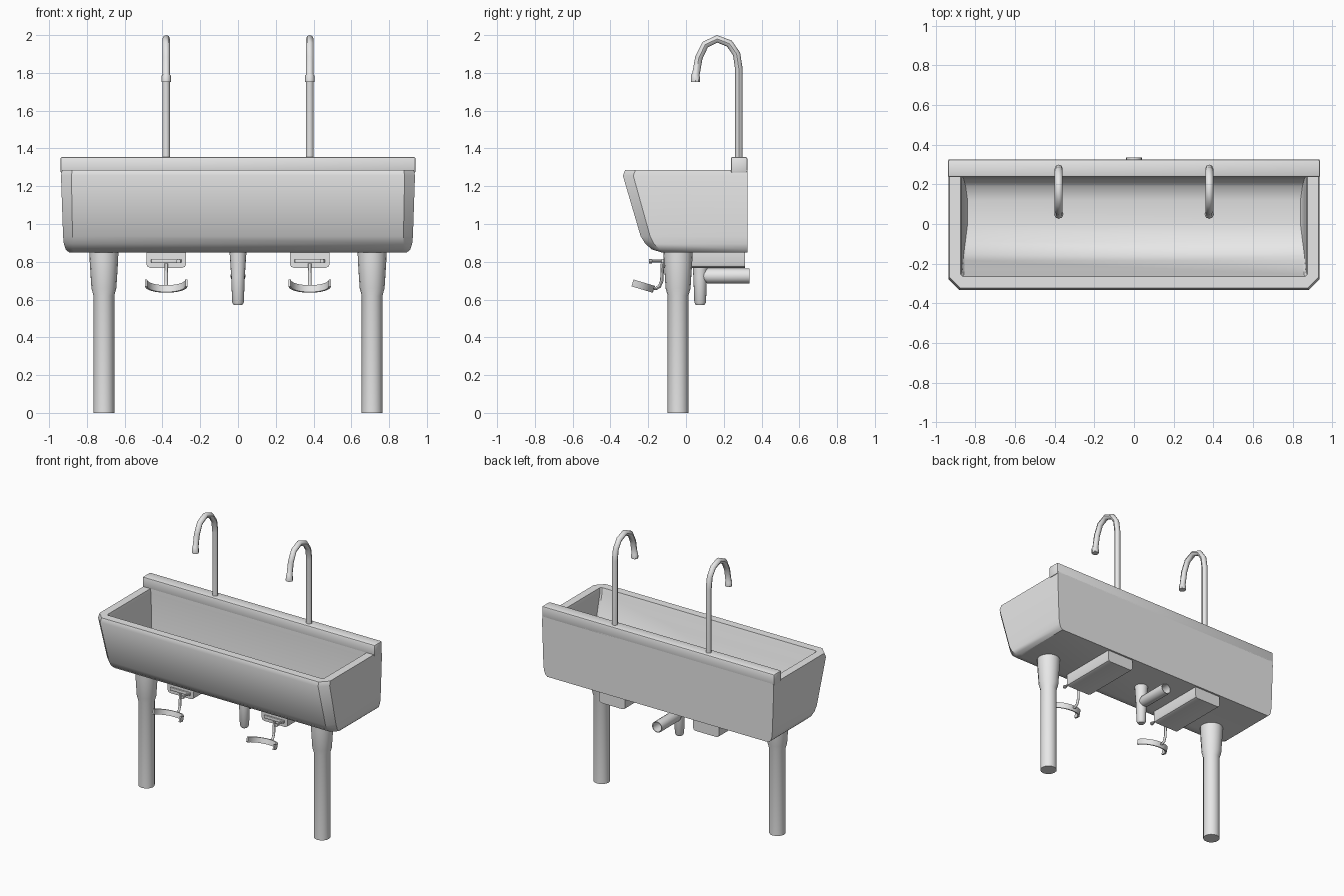
import bpy, bmesh, math
from mathutils import Vector

if "Cube" in bpy.data.objects:
    bpy.data.objects.remove(bpy.data.objects["Cube"], do_unlink=True)

grey = bpy.data.materials.new("plain_grey")
grey.use_nodes = True
grey.diffuse_color = (0.8, 0.8, 0.8, 1)
grey.node_tree.nodes["Principled BSDF"].inputs["Base Color"].default_value = (0.8, 0.8, 0.8, 1)


def finish(obj, angle=35):
    """Give an object its colour and shading."""
    obj.data.materials.clear()
    obj.data.materials.append(grey)
    bpy.ops.object.select_all(action="DESELECT")
    obj.select_set(True)
    bpy.context.view_layer.objects.active = obj
    bpy.ops.object.shade_smooth_by_angle(angle=math.radians(angle))
    return obj


def from_bmesh(name, bm, angle=35):
    bmesh.ops.recalc_face_normals(bm, faces=bm.faces[:])
    mesh = bpy.data.meshes.new(name)
    bm.to_mesh(mesh)
    bm.free()
    obj = bpy.data.objects.new(name, mesh)
    bpy.context.collection.objects.link(obj)
    return finish(obj, angle)


def loft(name, rings, angle=35):
    """Skin a stack of closed rings and cap both ends."""
    bm = bmesh.new()
    loops = [[bm.verts.new(p) for p in ring] for ring in rings]
    n = len(loops[0])
    for a, b in zip(loops, loops[1:]):
        for i in range(n):
            j = (i + 1) % n
            bm.faces.new((a[i], a[j], b[j], b[i]))
    bm.faces.new(loops[0][::-1])
    bm.faces.new(loops[-1])
    return from_bmesh(name, bm, angle)


def turned(name, centre, profile, sides=16, axis="z"):
    """Round part from (radius, position along the axis) pairs."""
    rings = []
    for r, h in profile:
        ring = []
        for i in range(sides):
            t = math.tau * i / sides
            u, v = r * math.cos(t), r * math.sin(t)
            offset = (u, v, h) if axis == "z" else (u, h, v)
            ring.append(Vector(centre) + Vector(offset))
        rings.append(ring)
    return loft(name, rings)


def box(name, low, high, bevel=0.0, only_y=False):
    """Box between two corners, with bevelled edges (or only those along y)."""
    bm = bmesh.new()
    bmesh.ops.create_cube(bm, size=1)
    low, high = Vector(low), Vector(high)
    for v in bm.verts:
        v.co = (low + high) / 2 + v.co * (high - low)
    edges = [e for e in bm.edges if not only_y
             or (abs(e.verts[0].co.y - e.verts[1].co.y) > 0.01 and e.verts[0].co.z < high.z)]
    if bevel:
        bmesh.ops.bevel(bm, geom=edges, offset=bevel, segments=2, affect="EDGES", profile=0.5)
    return from_bmesh(name, bm)


def tube(name, points, radius, tip=1.0):
    """Round pipe along a path, the last two points scaled by tip."""
    curve = bpy.data.curves.new(name, "CURVE")
    curve.dimensions = "3D"
    curve.bevel_depth = radius
    curve.bevel_resolution = 2
    curve.use_fill_caps = True
    line = curve.splines.new("POLY")
    line.points.add(len(points) - 1)
    for i, (p, co) in enumerate(zip(line.points, points)):
        p.co = (*co, 1)
        p.radius = tip if i >= len(points) - 2 else 1.0
    obj = bpy.data.objects.new(name, curve)
    bpy.context.collection.objects.link(obj)
    bpy.ops.object.select_all(action="DESELECT")
    obj.select_set(True)
    bpy.context.view_layer.objects.active = obj
    bpy.ops.object.convert(target="MESH")
    return finish(bpy.context.view_layer.objects.active, 45)


def basin_ring(w, chamfer, front, back, z):
    """Plan outline with two cut front corners."""
    half = [(w, back), (w, front + chamfer), (w - chamfer, front)]
    return [(x, y, z) for x, y in half] + [(-x, y, z) for x, y in half[::-1]]


# Trough: up the outside, over the rim, down the inside
loft("basin", [basin_ring(*r) for r in (
    (0.895, 0.03, -0.13, 0.325, 0.85),
    (0.912, 0.04, -0.18, 0.325, 0.865),
    (0.922, 0.045, -0.215, 0.325, 0.895),
    (0.926, 0.05, -0.24, 0.325, 0.935),
    (0.937, 0.055, -0.334, 0.325, 1.255),
    (0.932, 0.055, -0.323, 0.325, 1.285),
    (0.875, 0.01, -0.265, 0.237, 1.285),
    (0.868, 0.01, -0.255, 0.236, 1.25),
    (0.862, 0.01, -0.185, 0.232, 1.0),
    (0.858, 0.01, -0.15, 0.222, 0.945),
    (0.85, 0.01, -0.09, 0.19, 0.91),
    (0.84, 0.01, -0.01, 0.12, 0.895),
)], 40)

# Raised ledge along the back
box("back_ledge", (-0.94, 0.237, 1.27), (0.94, 0.325, 1.355), 0.01)

# Drain trap and its outlet to the wall
turned("drain_trap", (0, 0.075, 0),
       [(0.022, 0.57), (0.031, 0.585), (0.036, 0.72), (0.045, 0.855)])
turned("drain_outlet", (0, 0, 0.725),
       [(0.025, 0.08), (0.04, 0.115), (0.04, 0.335), (0.034, 0.335), (0.034, 0.2)], 16, "y")

for side, s in (("left", 1), ("right", -1)):
    # Leg with a wider socket at the top
    turned(side + "_leg", (s * 0.71, -0.042, 0),
           [(0.055, 0), (0.055, 0.62), (0.066, 0.66), (0.075, 0.8), (0.077, 0.86)])

    # Swan-neck spout
    x = s * 0.38
    path = [(0.28, 1.35), (0.28, 1.82), (0.268, 1.9), (0.23, 1.955), (0.165, 1.98),
            (0.102, 1.95), (0.068, 1.88), (0.052, 1.79), (0.05, 1.785), (0.05, 1.752)]
    tube(side + "_spout", [(x, y, z) for y, z in path], 0.02, 1.2)

    # Valve box under the basin, with a slot bar and pin on its face
    box(side + "_valve_box", (x - 0.105, -0.12, 0.768), (x + 0.105, 0.312, 0.855), 0.02, True)
    box(side + "_slot_bar", (x - 0.08, -0.132, 0.793), (x + 0.08, -0.118, 0.815), 0.004)
    turned(side + "_pin", (x + 0.065, 0, 0.804),
           [(0.012, -0.195), (0.012, -0.18), (0.007, -0.178), (0.007, -0.12)], 8, "y")

    # Knee lever and its curved, tilted paddle
    tube(side + "_lever", [(x, y, z) for y, z in (
        (-0.125, 0.79), (-0.128, 0.7), (-0.14, 0.67), (-0.16, 0.658), (-0.18, 0.664))], 0.009)
    rings = []
    for i in range(13):
        t = math.pi * i / 12
        section = []
        for r, h in ((0.113, -0.018), (0.113, 0.018), (0.101, 0.018), (0.101, -0.018)):
            out = r * math.sin(t)
            section.append((x + r * math.cos(t), -0.283 + out + 0.3 * h, 0.688 - 0.3 * out + h))
        rings.append(section)
    loft(side + "_knee_paddle", rings)
